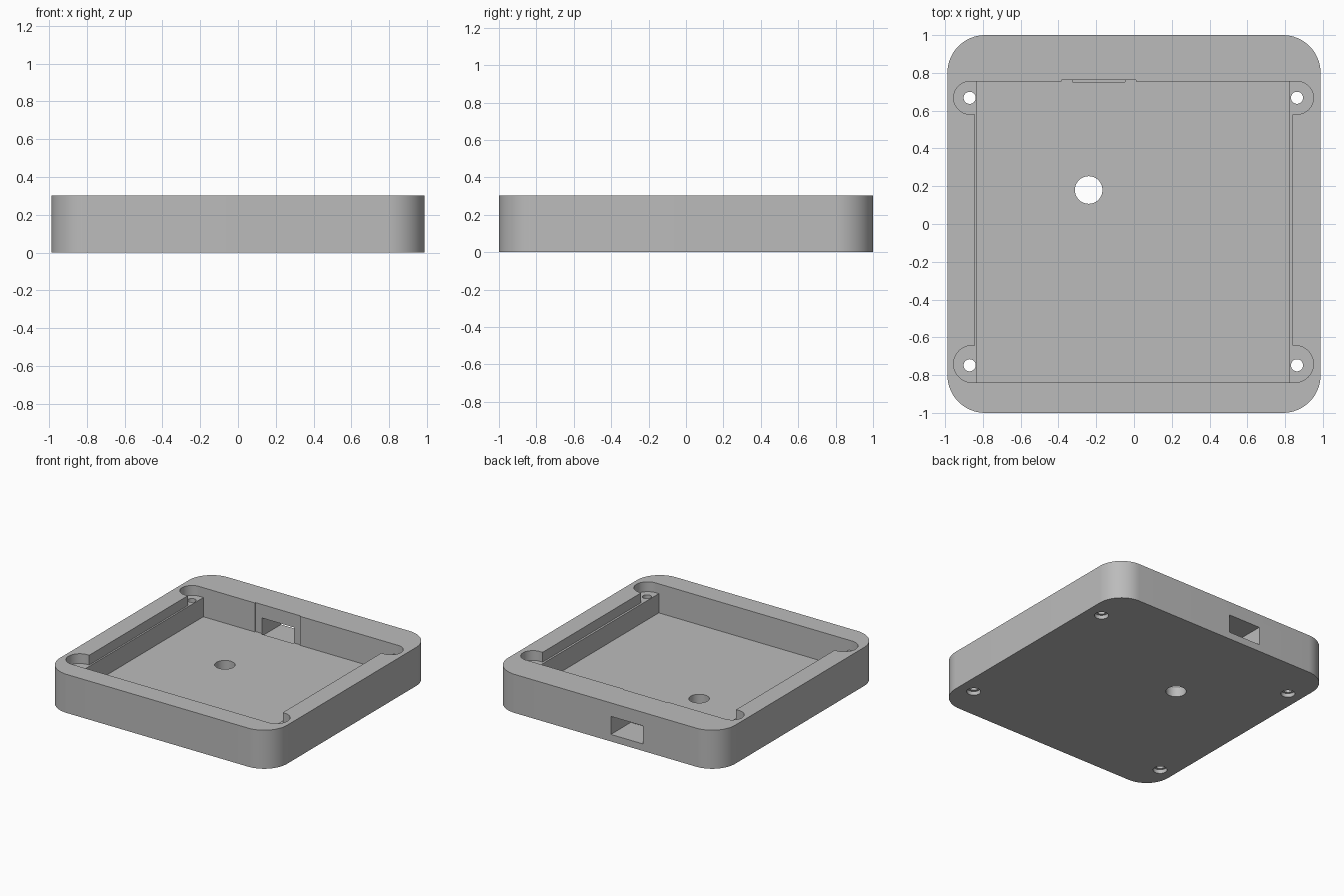
import bpy, bmesh
from math import pi, cos, sin

cube = bpy.data.objects.get("Cube")
if cube:
    bpy.data.objects.remove(cube)

HEIGHT, SHELF, FLOOR, ABOVE = 0.303, 0.226, 0.075, 0.4
BACK, FRONT = 0.755, -0.839

grey = bpy.data.materials.new("plain grey")
grey.use_nodes = True
grey.diffuse_color = (0.5, 0.5, 0.5, 1)
grey.node_tree.nodes["Principled BSDF"].inputs["Base Color"].default_value = (0.5, 0.5, 0.5, 1)


def prism(name, outline, z0, z1):
    """Extrude a counter-clockwise outline from z0 to z1."""
    bm = bmesh.new()
    face = bm.faces.new([bm.verts.new((x, y, z0)) for x, y in outline])
    top = bmesh.ops.extrude_face_region(bm, geom=[face])
    verts = [v for v in top["geom"] if isinstance(v, bmesh.types.BMVert)]
    bmesh.ops.translate(bm, verts=verts, vec=(0, 0, z1 - z0))
    bmesh.ops.recalc_face_normals(bm, faces=bm.faces)
    mesh = bpy.data.meshes.new(name)
    bm.to_mesh(mesh)
    bm.free()
    mesh.materials.append(grey)
    obj = bpy.data.objects.new(name, mesh)
    bpy.context.collection.objects.link(obj)
    return obj


def arc(cx, cy, r, start, end, steps):
    angles = [start + (end - start) * i / steps for i in range(steps + 1)]
    return [(cx + r * cos(a), cy + r * sin(a)) for a in angles]


def box(x0, x1, y0, y1):
    return [(x0, y0), (x1, y0), (x1, y1), (x0, y1)]


def circle(x, y, r):
    return arc(x, y, r, 0, 2 * pi, 48)[:-1]


# Outer block with rounded corners
outline = []
for i, (sx, sy) in enumerate([(1, 1), (-1, 1), (-1, -1), (1, -1)]):
    outline += arc(sx * 0.788, sy * 0.8, 0.2, i * pi / 2, (i + 1) * pi / 2, 16)
tray = prism("enclosure_tray", outline, 0, HEIGHT)

# Main cavity, board ledge, connector relief, connector port and floor hole
cutters = [
    prism("cavity_cutter", box(-0.83, 0.824, FRONT, BACK), FLOOR, ABOVE),
    prism("ledge_cutter", box(-0.843, 0.84, FRONT, BACK), SHELF, ABOVE),
    prism("relief_cutter", box(-0.383, 0.01, 0.6, BACK + 0.008), FLOOR, ABOVE),
    prism("port_cutter", box(-0.326, -0.047, BACK - 0.002, 1.1), 0.055, 0.197),
    prism("floor_hole_cutter", circle(-0.24, 0.18, 0.073), -0.1, ABOVE),
]

# Corner pockets, screw holes and counterbores beneath
for side, hole_x in ((-1, -0.87), (1, 0.863)):
    for hole_y, pocket_y, r in ((0.668, BACK - 0.087, 0.087), (-0.748, FRONT + 0.098, 0.098)):
        cx = side * (0.95 - r) if side > 0 else -0.955 + r
        turn = pi / 2 if side < 0 else -pi / 2
        pocket = arc(cx, pocket_y, r, turn, turn + pi, 24)
        pocket += [(side * 0.7, pocket_y + side * r), (side * 0.7, pocket_y - side * r)]
        cutters.append(prism("pocket_cutter", pocket, SHELF, ABOVE))
        cutters.append(prism("screw_hole_cutter", circle(hole_x, hole_y, 0.032), -0.1, ABOVE))
        cutters.append(prism("counterbore_cutter", circle(hole_x, hole_y, 0.05), -0.1, 0.03))

for cutter in cutters:
    cutter.hide_render = True
    cut = tray.modifiers.new(cutter.name, "BOOLEAN")
    cut.operation, cut.solver, cut.object = "DIFFERENCE", "EXACT", cutter

# Bake the cuts and drop the cutters
bpy.context.view_layer.update()
baked = bpy.data.meshes.new_from_object(tray.evaluated_get(bpy.context.evaluated_depsgraph_get()))
tray.modifiers.clear()
tray.data = baked
baked.name = "enclosure_tray"
for cutter in cutters:
    bpy.data.objects.remove(cutter)

# Smooth the rounded walls only
bpy.ops.object.select_all(action="DESELECT")
tray.select_set(True)
bpy.context.view_layer.objects.active = tray
bpy.ops.object.shade_smooth_by_angle(angle=pi / 6)
